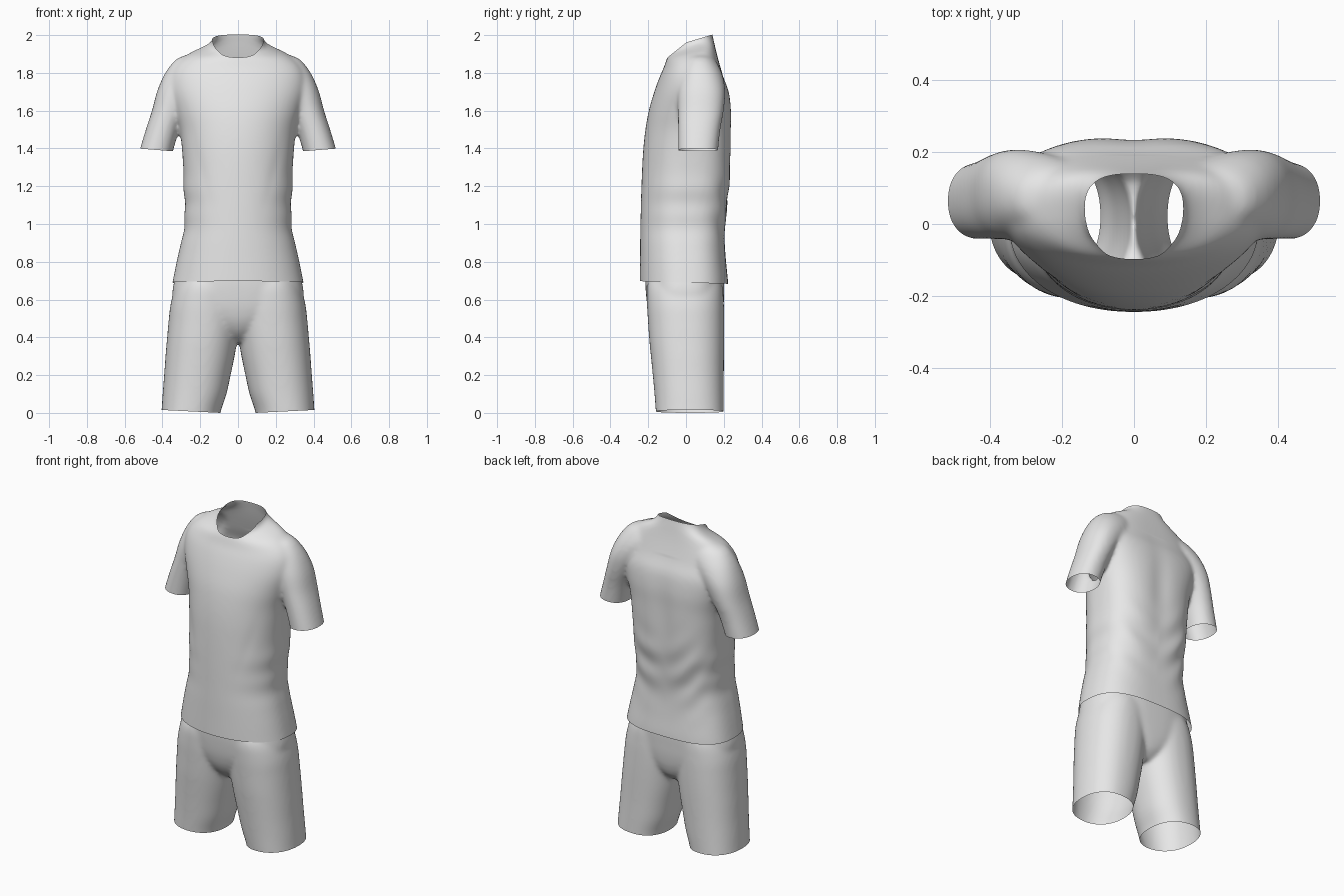
import bpy
import bmesh
import math
from mathutils import Vector

cube = bpy.data.objects.get("Cube")
if cube:
    bpy.data.objects.remove(cube, do_unlink=True)

fabric = bpy.data.materials.new("grey_fabric")
fabric.use_nodes = True
fabric.diffuse_color = (0.8, 0.8, 0.8, 1)
fabric.node_tree.nodes["Principled BSDF"].inputs["Base Color"].default_value = (0.8, 0.8, 0.8, 1)

SEGMENTS = 64
STEPS = 4


def refine(rings):
    """Smooth in-between rings along a spline."""
    out = []
    last = len(rings) - 1
    for i in range(last):
        a, b, c, d = rings[max(i - 1, 0)], rings[i], rings[i + 1], rings[min(i + 2, last)]
        for k in range(STEPS):
            t = k / STEPS
            out.append([q + (r - p) * t / 2 + (p - 2.5 * q + 2 * r - s / 2) * t ** 2
                        + (1.5 * (q - r) + (s - p) / 2) * t ** 3
                        for p, q, r, s in zip(a, b, c, d)])
    return out + [rings[-1]]


def loft(bm, rings, side=1, front_power=2.2, back_power=2.2):
    """Closed tube through rings of (z, half width, front y, back y, centre x, slope)."""
    loops = []
    for z, rx, yf, yb, xc, slope in refine(rings):
        yc, ry = (yf + yb) / 2, (yb - yf) / 2
        loop = []
        for i in range(SEGMENTS):
            a = math.tau * i / SEGMENTS
            c, s = math.cos(a), math.sin(a)
            p = 2 / (back_power if s > 0 else front_power)
            x = rx * math.copysign(abs(c) ** p, c)
            y = ry * math.copysign(abs(s) ** p, s)
            loop.append(bm.verts.new((side * xc + x, yc + y, z + slope * y)))
        loops.append(loop)
    for low, high in zip(loops, loops[1:]):
        for i in range(SEGMENTS):
            j = (i + 1) % SEGMENTS
            bm.faces.new((low[i], low[j], high[j], high[i]))
    bm.faces.new(loops[0][::-1])
    bm.faces.new(loops[-1])


def blend(bm, name):
    """Fuse the overlapping tubes into one soft garment and return it as bmesh."""
    bmesh.ops.recalc_face_normals(bm, faces=bm.faces)
    mesh = bpy.data.meshes.new(name)
    bm.to_mesh(mesh)
    bm.free()
    obj = bpy.data.objects.new(name, mesh)
    bpy.context.collection.objects.link(obj)
    remesh = obj.modifiers.new("fuse", 'REMESH')
    remesh.mode = 'VOXEL'
    remesh.voxel_size = 0.01
    smooth = obj.modifiers.new("soften", 'SMOOTH')
    smooth.factor = 0.5
    smooth.iterations = 18
    bpy.context.view_layer.update()
    fused = bpy.data.meshes.new_from_object(obj.evaluated_get(bpy.context.evaluated_depsgraph_get()))
    obj.modifiers.clear()
    obj.data = fused
    bpy.data.meshes.remove(mesh)
    fused.name = name
    out = bmesh.new()
    out.from_mesh(fused)
    out.normal_update()
    return obj, out


def cut(bm, point, normal, keep=None):
    """Remove everything the normal points to, within an optional region."""
    faces = [f for f in bm.faces if keep is None or keep(f.calc_center_median())]
    edges = {e for f in faces for e in f.edges}
    verts = {v for f in faces for v in f.verts}
    bmesh.ops.bisect_plane(bm, geom=list(verts) + list(edges) + faces, dist=1e-5,
                           plane_co=point, plane_no=Vector(normal).normalized(), clear_outer=True)


def finish(obj, bm):
    for f in bm.faces:
        f.smooth = True
        f.material_index = 0
    bm.to_mesh(obj.data)
    bm.free()
    obj.data.materials.clear()
    obj.data.materials.append(fabric)


def bump(value, centre, width):
    return math.exp(-((value - centre) / width) ** 2)


# Shirt: body with collar
body = [
    (0.62, 0.36, -0.245, 0.225, 0, 0),
    (0.70, 0.345, -0.245, 0.222, 0, 0),
    (0.80, 0.325, -0.244, 0.212, 0, 0),
    (0.90, 0.302, -0.243, 0.205, 0, 0),
    (1.00, 0.282, -0.241, 0.208, 0, 0),
    (1.10, 0.283, -0.239, 0.218, 0, 0),
    (1.20, 0.288, -0.236, 0.230, 0, 0),
    (1.30, 0.290, -0.232, 0.237, 0, 0),
    (1.40, 0.297, -0.226, 0.240, 0, 0),
    (1.50, 0.308, -0.215, 0.241, 0, 0),
    (1.60, 0.335, -0.197, 0.241, 0, 0),
    (1.70, 0.362, -0.168, 0.228, 0, 0),
    (1.78, 0.358, -0.139, 0.198, 0, 0),
    (1.845, 0.325, -0.117, 0.174, 0, 0.1),
    (1.895, 0.262, -0.104, 0.158, 0, 0.2),
    (1.93, 0.172, -0.096, 0.147, 0, 0.34),
    (1.965, 0.136, -0.086, 0.137, 0, 0.5),
    (2.10, 0.130, -0.076, 0.128, 0, 0.5),
]
# Shirt: short sleeve from cuff to shoulder cap
sleeve = [
    (1.34, 0.089, -0.042, 0.168, 0.442, 0),
    (1.39, 0.089, -0.042, 0.170, 0.432, 0),
    (1.50, 0.089, -0.042, 0.182, 0.399, 0),
    (1.60, 0.094, -0.043, 0.200, 0.362, 0),
    (1.70, 0.109, -0.044, 0.208, 0.320, 0),
    (1.78, 0.124, -0.036, 0.196, 0.272, 0),
    (1.84, 0.126, -0.022, 0.172, 0.232, 0),
    (1.88, 0.110, 0.000, 0.145, 0.205, 0),
    (1.90, 0.050, 0.040, 0.110, 0.200, 0),
]
bm = bmesh.new()
loft(bm, body, 1, 2.1, 2.9)
for side in (1, -1):
    loft(bm, sleeve, side)
shirt, bm = blend(bm, "shirt")

# Shirt: draped folds, spine hollow and soft chest creases
for v in bm.verts:
    x, y, z = v.co
    ax = abs(x)
    if ax > 0.34 or z > 1.8:
        continue
    back = max(0.0, v.normal.y)
    front = max(0.0, -v.normal.y)
    drape = math.sin((z - 2.6 * x * x + 0.3 * x) * 32) * bump(z, 1.1, 0.18) * bump(ax, 0.14, 0.12)
    spine = bump(x, 0, 0.07) * bump(z, 1.45, 0.25)
    crease = bump(ax, 0.2 + 0.25 * (z - 1.3), 0.03) * bump(z, 1.3, 0.16)
    v.co.y += back * (0.006 * drape - 0.01 * spine) + front * 0.003 * crease
    v.co.x += 0.003 * math.copysign(1, x) * abs(v.normal.x) * math.sin(z * 38) * bump(z, 1.08, 0.14)

# Shirt: openings at hem, neck and cuffs
cut(bm, (0, 0, 0.69), (0, -0.03, -1))
cut(bm, (0, -0.085, 1.892), (0, -0.8, 1))
cut(bm, (0, 0.13, 2.0), (0, -0.3, 1))
for side in (1, -1):
    cut(bm, (side * 0.43, 0, 1.392), (side * 0.08, 0, -1),
        lambda c: c.x * side > 0.315 and 1.28 < c.z < 1.45)
finish(shirt, bm)

# Shorts: seat and waist
seat = [
    (0.375, 0.04, -0.09, 0.12, 0, 0),
    (0.42, 0.11, -0.145, 0.165, 0, 0),
    (0.48, 0.21, -0.182, 0.188, 0, 0),
    (0.55, 0.31, -0.202, 0.198, 0, 0),
    (0.62, 0.347, -0.211, 0.201, 0, 0),
    (0.70, 0.337, -0.216, 0.202, 0, 0),
    (0.80, 0.308, -0.214, 0.192, 0, 0),
    (0.90, 0.277, -0.210, 0.182, 0, 0),
    (1.00, 0.257, -0.205, 0.180, 0, 0),
]
# Shorts: one leg
leg = [
    (-0.06, 0.155, -0.155, 0.200, 0.258, 0),
    (0.01, 0.157, -0.160, 0.200, 0.248, 0),
    (0.10, 0.169, -0.167, 0.200, 0.230, 0),
    (0.20, 0.176, -0.176, 0.200, 0.215, 0),
    (0.30, 0.183, -0.186, 0.201, 0.201, 0),
    (0.38, 0.186, -0.194, 0.202, 0.191, 0),
    (0.48, 0.189, -0.201, 0.202, 0.179, 0),
    (0.58, 0.186, -0.207, 0.200, 0.170, 0),
    (0.68, 0.165, -0.205, 0.192, 0.160, 0),
    (0.76, 0.120, -0.170, 0.160, 0.150, 0),
]
bm = bmesh.new()
loft(bm, seat, 1, 2.4, 2.6)
for side in (1, -1):
    loft(bm, leg, side, 2.2, 2.3)
shorts, bm = blend(bm, "shorts")

# Shorts: openings at waist and legs
cut(bm, (0, 0, 0.95), (0, 0, 1))
for side in (1, -1):
    cut(bm, (side * 0.25, 0, 0.008), (side * 0.05, 0, -1),
        lambda c: c.x * side > 0 and c.z < 0.2)
finish(shorts, bm)
